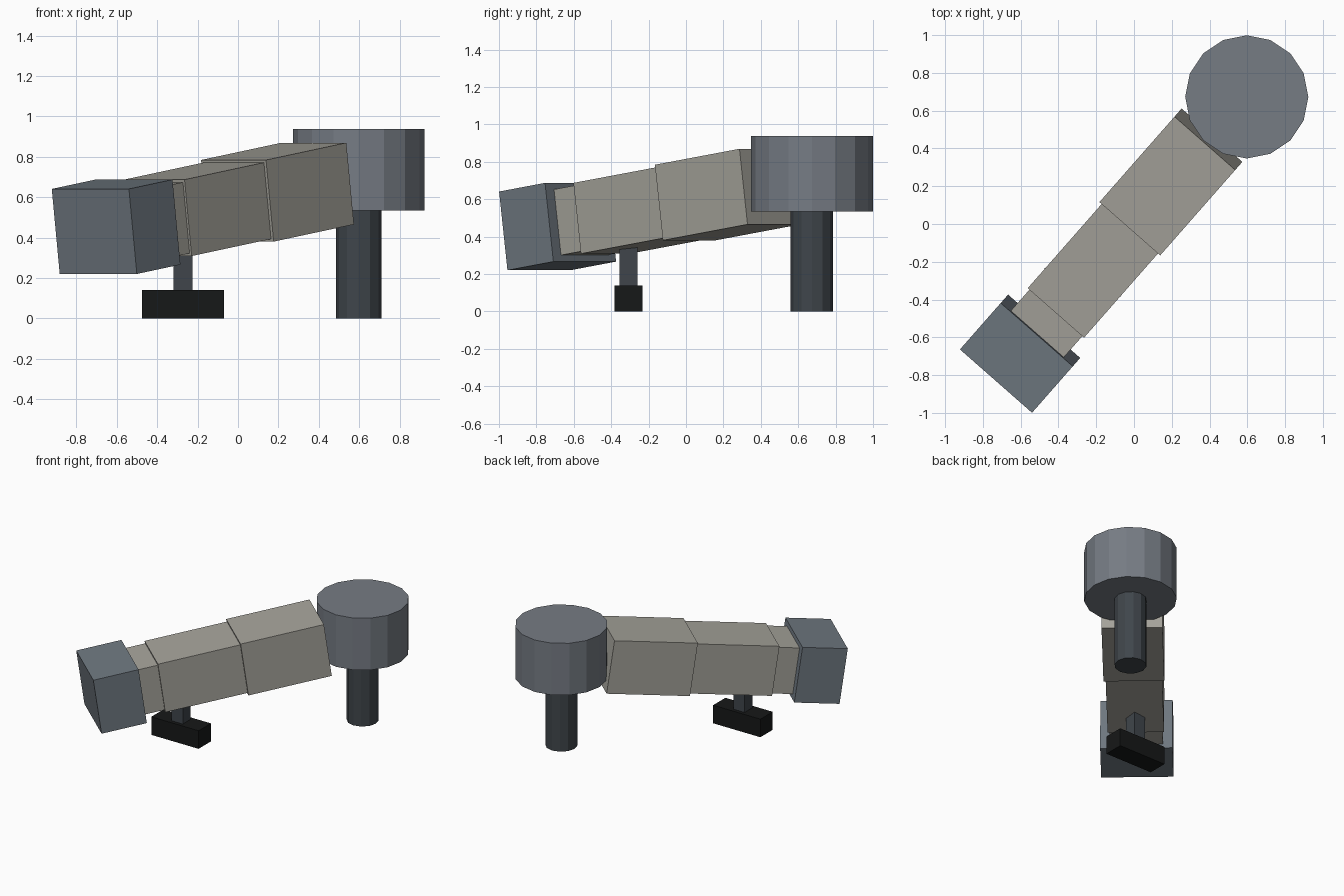
import bpy
from math import radians
from mathutils import Matrix, Vector

if "Cube" in bpy.data.objects:
    bpy.data.objects.remove(bpy.data.objects["Cube"])


def material(name, rgb):
    m = bpy.data.materials.new(name)
    m.diffuse_color = (*rgb, 1)
    m.use_nodes = True
    m.node_tree.nodes["Principled BSDF"].inputs["Base Color"].default_value = m.diffuse_color
    return m


PANEL = material("warm_grey_panel", (0.38, 0.37, 0.33))
SLATE = material("slate_cab", (0.16, 0.19, 0.22))
DRUM = material("blue_grey_drum", (0.18, 0.20, 0.23))
STEEL = material("dark_steel", (0.05, 0.06, 0.07))
RUBBER = material("black_rubber", (0.008, 0.009, 0.009))

# Sloping axis shared by the tunnel and cab
AXIS = (Matrix.Translation((0, 0, 0.583))
        @ Matrix.Rotation(radians(48.7), 4, 'Z')
        @ Matrix.Rotation(radians(-8.05), 4, 'Y'))


def finish(name, mat):
    o = bpy.context.object
    o.name = o.data.name = name
    o.data.materials.append(mat)
    return o


def box(name, centre, size, mat, frame=Matrix()):
    bpy.ops.mesh.primitive_cube_add(size=1)
    o = finish(name, mat)
    o.data.transform(Matrix.Diagonal((*size, 1)))
    o.matrix_world = frame @ Matrix.Translation(Vector(centre))
    return o


def section(name, start, end, width, height, mat):
    return box(name, ((start + end) / 2, 0, 0), (end - start, width, height), mat, AXIS)


def upright(name, sides, radius, z0, z1, mat):
    bpy.ops.mesh.primitive_cylinder_add(vertices=sides, radius=radius, depth=z1 - z0,
                                        location=(0.597, 0.673, (z0 + z1) / 2))
    return finish(name, mat)


# Telescoping tunnel, each section nesting in the next
section("inner_tunnel", -0.77, -0.58, 0.373, 0.355, PANEL)
section("middle_tunnel", -0.606, 0.02, 0.397, 0.382, PANEL)
section("outer_tunnel", -0.005, 0.603, 0.428, 0.408, PANEL)

# Docking cab at the low end
section("docking_cab", -1.088, -0.758, 0.508, 0.425, SLATE)

# Round entry drum on its column
upright("entry_drum", 16, 0.326, 0.535, 0.937, DRUM)
upright("column", 12, 0.113, 0, 0.55, STEEL)

# Drive leg and wheel bogie
box("drive_leg", (-0.272, -0.308, 0.25), (0.095, 0.095, 0.26), STEEL)
box("wheel_bogie", (-0.272, -0.308, 0.07), (0.405, 0.15, 0.14), RUBBER)
